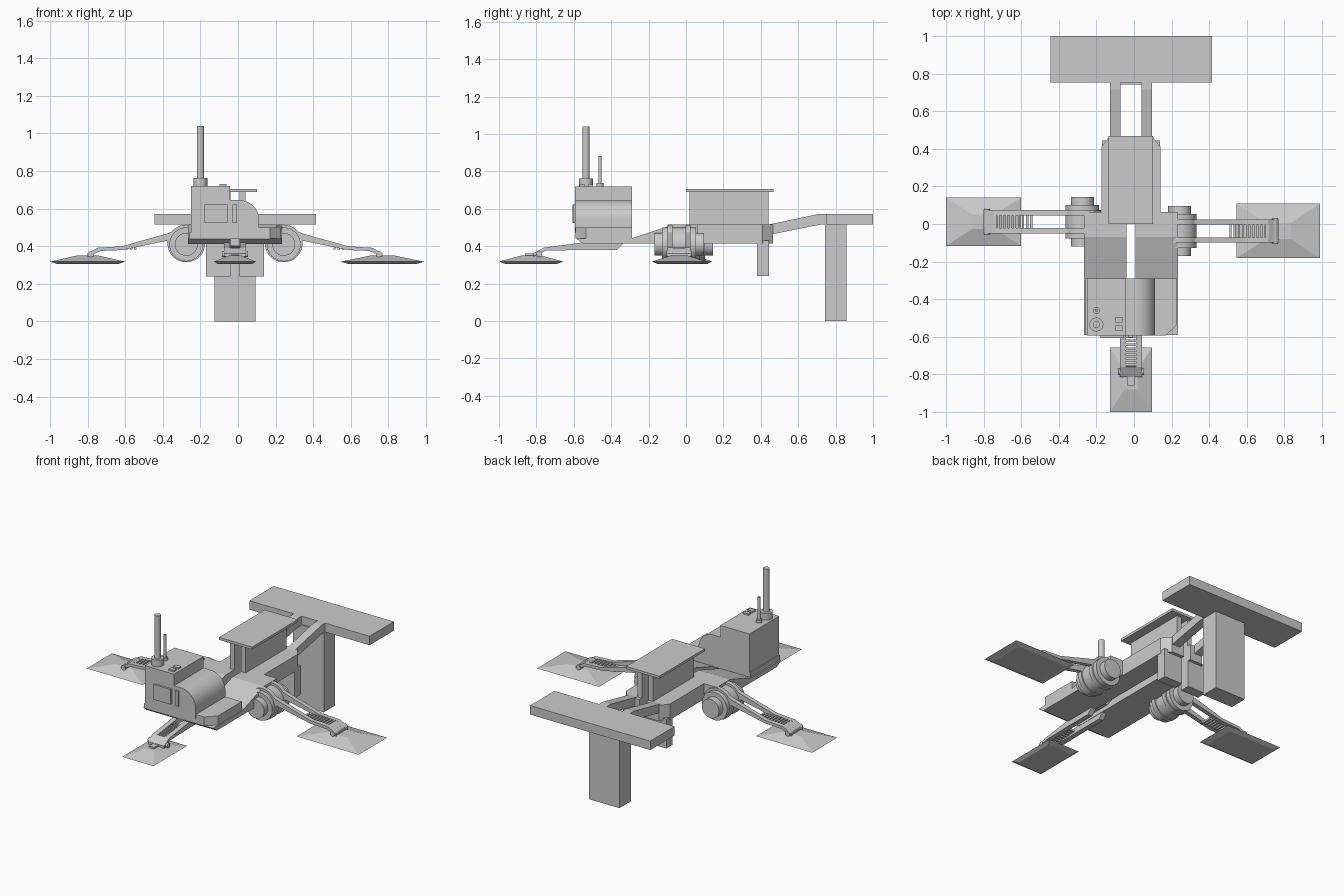
import bpy, bmesh
from math import pi, cos, sin
from mathutils import Vector, Matrix

if "Cube" in bpy.data.objects:
    bpy.data.objects.remove(bpy.data.objects["Cube"])

CX = -0.016  # centre line of the machine


def finish(name, bm, smooth=False):
    bmesh.ops.recalc_face_normals(bm, faces=bm.faces)
    me = bpy.data.meshes.new(name)
    bm.to_mesh(me)
    bm.free()
    ob = bpy.data.objects.new(name, me)
    bpy.context.collection.objects.link(ob)
    if smooth:
        bpy.ops.object.select_all(action='DESELECT')
        ob.select_set(True)
        bpy.context.view_layer.objects.active = ob
        bpy.ops.object.shade_smooth_by_angle(angle=pi / 6)
    return ob


def prism(name, pts, axis, a, b, smooth=False):
    """Extrude a 2D profile along an axis: x -> (y,z), y -> (x,z), z -> (x,y)."""
    def at(p, t):
        return {'x': (t, *p), 'y': (p[0], t, p[1]), 'z': (*p, t)}[axis]
    bm = bmesh.new()
    f = bm.faces.new([bm.verts.new(at(p, a)) for p in pts])
    move = bmesh.ops.extrude_face_region(bm, geom=[f])['geom']
    d = Vector(at((0, 0), b)) - Vector(at((0, 0), a))
    bmesh.ops.translate(bm, vec=d, verts=[v for v in move if isinstance(v, bmesh.types.BMVert)])
    return finish(name, bm, smooth)


def box(name, x0, x1, y0, y1, z0, z1):
    return prism(name, [(x0, y0), (x1, y0), (x1, y1), (x0, y1)], 'z', z0, z1)


def cyl(name, c, r, length, axis='z', n=32):
    rot = {'z': Matrix(), 'x': Matrix.Rotation(pi / 2, 4, 'Y'), 'y': Matrix.Rotation(pi / 2, 4, 'X')}[axis]
    bm = bmesh.new()
    bmesh.ops.create_cone(bm, cap_ends=True, segments=n, radius1=r, radius2=r, depth=length,
                          matrix=Matrix.Translation(c) @ rot)
    return finish(name, bm, True)


def ski(name, cx, cy, hx, hy):
    """Low double frustum: sloped top, inset flat sole."""
    bm = bmesh.new()
    rings = []
    for k, z in ((0.8, 0.305), (1, 0.318), (0.3, 0.35)):
        rings.append([bm.verts.new((cx + sx * hx * k, cy + sy * hy * k, z))
                      for sx, sy in ((-1, -1), (1, -1), (1, 1), (-1, 1))])
    for lo, hi in zip(rings, rings[1:]):
        for i in range(4):
            j = (i + 1) % 4
            bm.faces.new((lo[i], lo[j], hi[j], hi[i]))
    bm.faces.new(rings[0])
    bm.faces.new(rings[-1])
    finish(name, bm)


# Body: two mirrored halves with a slot between them
deck = [(0.065, 0.515), (-0.07, 0.515), (-0.29, 0.442), (-0.59, 0.442), (-0.55, 0.413), (0.065, 0.413)]
boom = [(0.44, 0.515), (0.715, 0.573), (0.76, 0.573), (0.76, 0.515), (0.715, 0.515), (0.44, 0.46)]
for s, side in ((-1, 'left'), (1, 'right')):
    def X(u):
        return CX + s * u
    prism(side + '_front_deck', deck, 'x', X(0.024), X(0.25))
    prism(side + '_rear_body', [(X(0.024), 0.065), (X(0.157), 0.065), (X(0.157), 0.41),
                                (X(0.115), 0.465), (X(0.024), 0.465)], 'z', 0.413, 0.515)
    prism(side + '_rear_boom', boom, 'x', X(0.056), X(0.112))
    box(side + '_rear_panel', X(0.024), X(0.155), 0.38, 0.445, 0.24, 0.43)
    box(side + '_hopper_wall', X(0.024), X(0.056), 0.02, 0.44, 0.515, 0.69)

# Roof plate, tail plate and tail leg
box('roof_plate', -0.136, 0.1, 0.0, 0.467, 0.69, 0.706)
box('tail_plate', -0.445, 0.414, 0.752, 1.0, 0.515, 0.573)
box('tail_leg', -0.125, 0.094, 0.742, 0.858, 0.0, 0.52)

# Side arms with hub drums, ladder rungs and skis
rail = [(0.2, 0.5), (0.26, 0.507), (0.36, 0.468), (0.6, 0.4), (0.73, 0.392), (0.785, 0.362),
        (0.785, 0.345), (0.72, 0.375), (0.6, 0.38), (0.36, 0.43), (0.3, 0.4), (0.2, 0.42)]
for s, side, yc, u_ski, hx, hy in ((-1, 'left', 0.012, 0.784, 0.2, 0.128),
                                   (1, 'right', -0.037, 0.784, 0.222, 0.145)):
    hub = CX + s * 0.259
    cyl(side + '_hub_drum', (hub, yc, 0.41), 0.09, 0.18, 'y')
    cyl(side + '_hub_axle', (hub, yc, 0.41), 0.061, 0.264, 'y')
    for t in (-1, 1):
        y0, y1 = yc + t * 0.034, yc + t * 0.062
        prism(side + '_arm_rail', [(CX + s * u, z) for u, z in rail], 'y', y0, y1)
        cyl(side + '_hub_ring', (hub, (y0 + y1) / 2, 0.415), 0.1, 0.028, 'y')
    for i in range(9):
        x = CX + s * (0.53 + i * 0.022)
        box(side + '_rung', x - 0.006, x + 0.006, yc - 0.036, yc + 0.036, 0.382, 0.394)
    prism(side + '_arm_end', [(CX + s * u, z) for u, z in
          ((0.715, 0.392), (0.735, 0.39), (0.785, 0.36), (0.785, 0.345), (0.715, 0.375))],
          'y', yc - 0.06, yc + 0.06)
    cyl(side + '_ski_pivot', (CX + s * 0.765, yc, 0.358), 0.016, 0.135, 'y', 16)
    ski(side + '_ski', CX + s * u_ski, yc, hx, hy)

# Front arm and ski
front = [(-0.33, 0.442), (-0.55, 0.42), (-0.76, 0.392), (-0.815, 0.362), (-0.815, 0.345),
         (-0.75, 0.376), (-0.55, 0.38), (-0.37, 0.38), (-0.33, 0.42)]
for s in (-1, 1):
    prism('front_arm_rail', front, 'x', CX + s * 0.026, CX + s * 0.058)
for i in range(8):
    y = -0.6 - i * 0.021
    z = 0.405 - i * 0.002
    box('front_rung', CX - 0.028, CX + 0.028, y - 0.006, y + 0.006, z - 0.012, z)
prism('front_arm_end', [(-0.76, 0.392), (-0.815, 0.362), (-0.815, 0.345), (-0.755, 0.376)],
      'x', CX - 0.055, CX + 0.055)
box('front_ski_bracket', CX - 0.018, CX + 0.018, -0.86, -0.81, 0.34, 0.36)
cyl('front_ski_pivot', (CX, -0.785, 0.358), 0.016, 0.14, 'x', 16)
ski('front_ski', CX, -0.828, 0.112, 0.172)

# Cab: base slab, tall box, rounded hood
prism('cab_base', [(-0.257, -0.59), (0.17, -0.59), (0.23, -0.535), (0.23, -0.29), (-0.257, -0.29)],
      'z', 0.44, 0.472)
prism('cab_fender', [(0.1, -0.592), (0.17, -0.592), (0.23, -0.535), (0.23, -0.29), (0.1, -0.29)],
      'z', 0.47, 0.5)
box('cab_box', -0.25, -0.042, -0.594, -0.29, 0.47, 0.72)
arc = [(0.008 + 0.105 * cos(i * pi / 32), 0.54 + 0.105 * sin(i * pi / 32)) for i in range(17)]
prism('engine_hood', [(-0.043, 0.47), (0.113, 0.47)] + arc + [(-0.043, 0.645)],
      'y', -0.594, -0.29, True)
box('front_window', -0.178, -0.056, -0.607, -0.59, 0.525, 0.622)
box('front_vent', -0.028, -0.004, -0.605, -0.59, 0.525, 0.622)
for y in (-0.555, -0.51):
    box('roof_button', -0.098, -0.06, y - 0.014, y + 0.014, 0.715, 0.73)

# Exhaust stack and thin pipe
cyl('exhaust_collar', (-0.2, -0.535, 0.74), 0.037, 0.045)
cyl('exhaust_stack', (-0.2, -0.535, 0.88), 0.019, 0.32)
cyl('pipe_collar', (-0.2, -0.46, 0.727), 0.018, 0.02, 'z', 24)
cyl('thin_pipe', (-0.2, -0.46, 0.8), 0.009, 0.165, 'z', 16)
